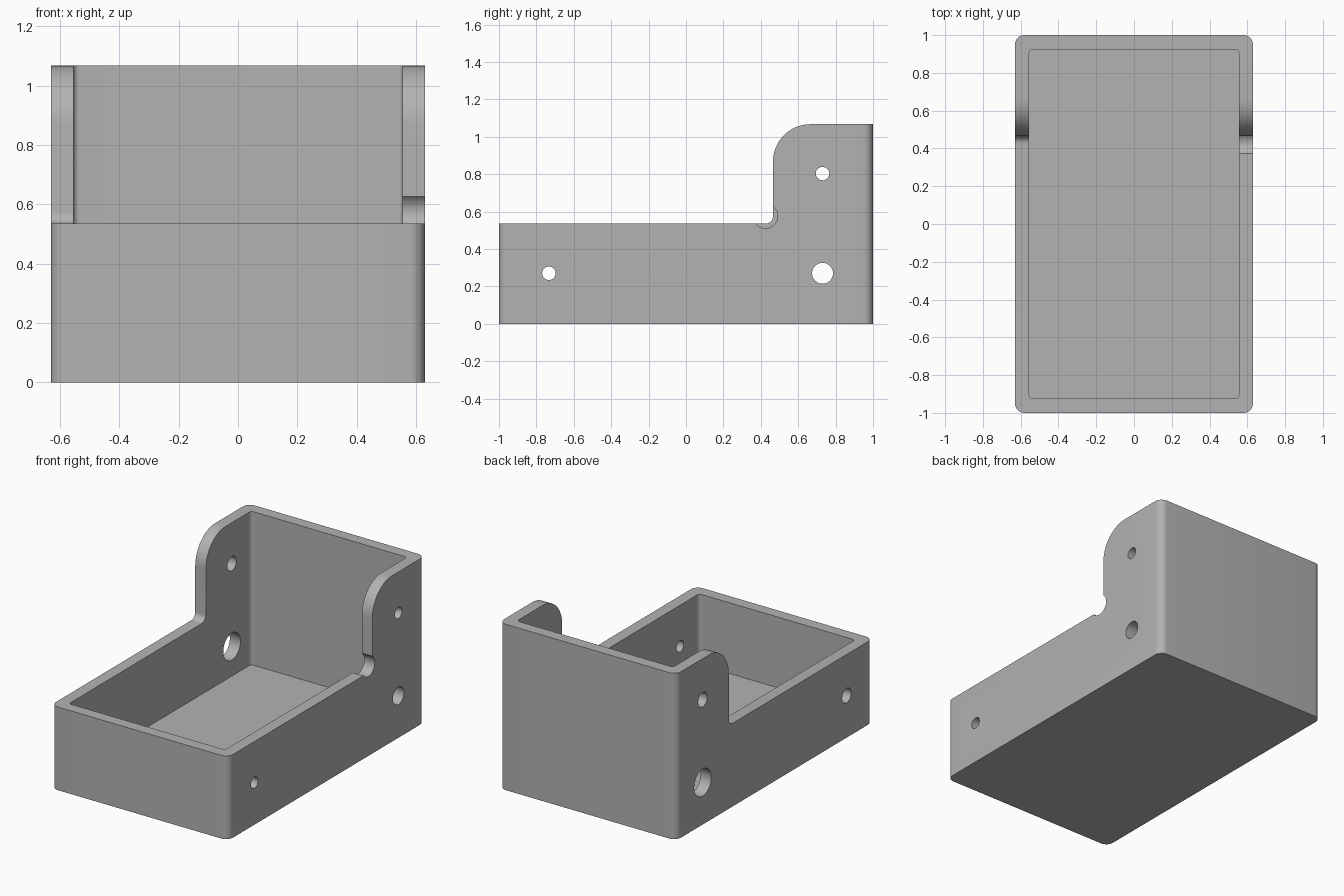
import bpy
import bmesh
from math import cos, sin, radians

default = bpy.data.objects.get("Cube")
if default:
    bpy.data.objects.remove(default, do_unlink=True)

HALF_X, HALF_Y, HEIGHT = 0.63, 1.0, 1.067
WALL, FLOOR, RIM = 0.075, 0.08, 0.535
STEP_Y, CURVE, FILLET = 0.465, 0.2, 0.04

grey = bpy.data.materials.new("plain grey")
grey.use_nodes = True
colour = (0.45, 0.45, 0.45, 1)
grey.diffuse_color = colour
grey.node_tree.nodes["Principled BSDF"].inputs["Base Color"].default_value = colour


def arc(cx, cy, r, start, end, steps=12):
    angles = [radians(start + (end - start) * i / steps) for i in range(steps + 1)]
    return [(cx + r * cos(a), cy + r * sin(a)) for a in angles]


def rounded_rect(hx, hy, r):
    points = []
    for i, (sx, sy) in enumerate([(1, 1), (-1, 1), (-1, -1), (1, -1)]):
        points += arc(sx * (hx - r), sy * (hy - r), r, 90 * i, 90 * i + 90, 8)
    return points


def prism(name, outline, axis, low, high):
    """Extrude a flat outline along x (outline is y, z) or z (outline is x, y)."""
    bm = bmesh.new()
    place = (lambda a, b: (low, a, b)) if axis == "x" else (lambda a, b: (a, b, low))
    face = bm.faces.new([bm.verts.new(place(a, b)) for a, b in outline])
    new = bmesh.ops.extrude_face_region(bm, geom=[face])["geom"]
    move = (high - low, 0, 0) if axis == "x" else (0, 0, high - low)
    bmesh.ops.translate(bm, vec=move, verts=[v for v in new if isinstance(v, bmesh.types.BMVert)])
    bmesh.ops.recalc_face_normals(bm, faces=bm.faces)
    mesh = bpy.data.meshes.new(name)
    bm.to_mesh(mesh)
    bm.free()
    mesh.materials.append(grey)
    obj = bpy.data.objects.new(name, mesh)
    bpy.context.collection.objects.link(obj)
    return obj


# Rounded block
box = prism("stepped_box", rounded_rect(HALF_X, HALF_Y, 0.05), "z", 0, HEIGHT)

# Open interior
cutters = [prism("interior_cutter", rounded_rect(HALF_X - WALL, HALF_Y - WALL, 0.02),
                 "z", FLOOR, 1.3)]

# Low front section, inner fillet and rounded shoulders
step = [(-1.2, RIM)]
step += arc(STEP_Y - FILLET, RIM + FILLET, FILLET, -90, 0, 8)
step += arc(STEP_Y + CURVE, HEIGHT - CURVE, CURVE, 180, 90, 16)
step += [(STEP_Y + CURVE, 1.3), (-1.2, 1.3)]
cutters.append(prism("step_cutter", step, "x", -0.8, 0.8))

# Relief notch in the left wall only
notch = arc(STEP_Y - 0.04, RIM + 0.04, 0.065, 0, 360, 40)[:-1]
cutters.append(prism("notch_cutter", notch, "x", 0.5, 0.8))

# Side wall holes: y, z, left radius, right radius
for y, z, left, right in [(-0.733, 0.27, 0.036, 0.046),
                          (0.73, 0.803, 0.036, 0.046),
                          (0.73, 0.27, 0.056, 0.087)]:
    for r, low, high in [(left, 0.4, 0.8), (right, -0.8, -0.4)]:
        cutters.append(prism("hole_cutter", arc(y, z, r, 0, 360, 32)[:-1], "x", low, high))

# Cut the block, then discard the cutters
bpy.ops.object.select_all(action="DESELECT")
bpy.context.view_layer.objects.active = box
box.select_set(True)
for cutter in cutters:
    cutter.hide_render = True
    mod = box.modifiers.new("cut", "BOOLEAN")
    mod.operation = "DIFFERENCE"
    mod.solver = "EXACT"
    mod.object = cutter
    bpy.ops.object.modifier_apply(modifier=mod.name)
    bpy.data.objects.remove(cutter, do_unlink=True)

bpy.ops.object.shade_smooth_by_angle(angle=radians(30))
